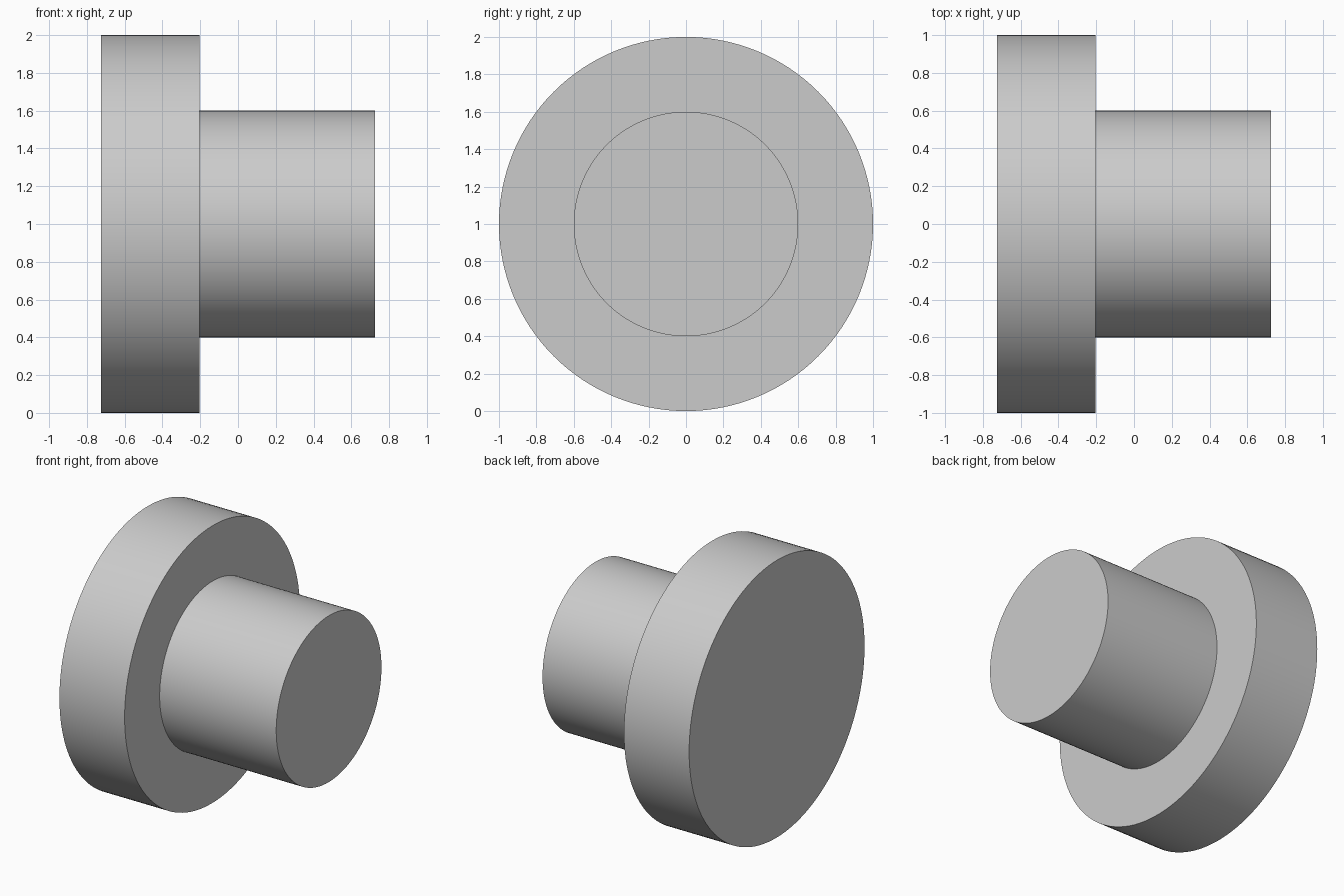
import bpy, bmesh, math
from mathutils import Vector

cube = bpy.data.objects.get("Cube")
if cube:
    bpy.data.objects.remove(cube, do_unlink=True)

# Plain grey finish
grey = bpy.data.materials.new("plain_grey")
grey.use_nodes = True
colour = (0.6, 0.6, 0.6, 1)
grey.diffuse_color = colour
grey.node_tree.nodes["Principled BSDF"].inputs["Base Color"].default_value = colour

# Half section of the flanged plug as (x, radius), from end to end
BACK, STEP, FRONT = -0.725, -0.205, 0.725
FLANGE, SHAFT = 1.0, 0.6
profile = [(BACK, 0), (BACK, FLANGE), (STEP, FLANGE),
           (STEP, SHAFT), (FRONT, SHAFT), (FRONT, 0)]

# Revolve the section about the x axis
bm = bmesh.new()
verts = [bm.verts.new((x, 0, r)) for x, r in profile]
edges = [bm.edges.new(pair) for pair in zip(verts, verts[1:])]
bmesh.ops.spin(bm, geom=verts + edges, cent=Vector(), axis=(1, 0, 0),
               angle=math.tau, steps=128)
bmesh.ops.remove_doubles(bm, verts=bm.verts, dist=0.0001)
bmesh.ops.recalc_face_normals(bm, faces=bm.faces)

mesh = bpy.data.meshes.new("flanged_plug")
bm.to_mesh(mesh)
bm.free()
mesh.materials.append(grey)

plug = bpy.data.objects.new("flanged_plug", mesh)
plug.location.z = FLANGE
bpy.context.collection.objects.link(plug)

# Smooth walls with crisp rims
bpy.ops.object.select_all(action='DESELECT')
plug.select_set(True)
bpy.context.view_layer.objects.active = plug
bpy.ops.object.shade_smooth_by_angle(angle=math.radians(30))
